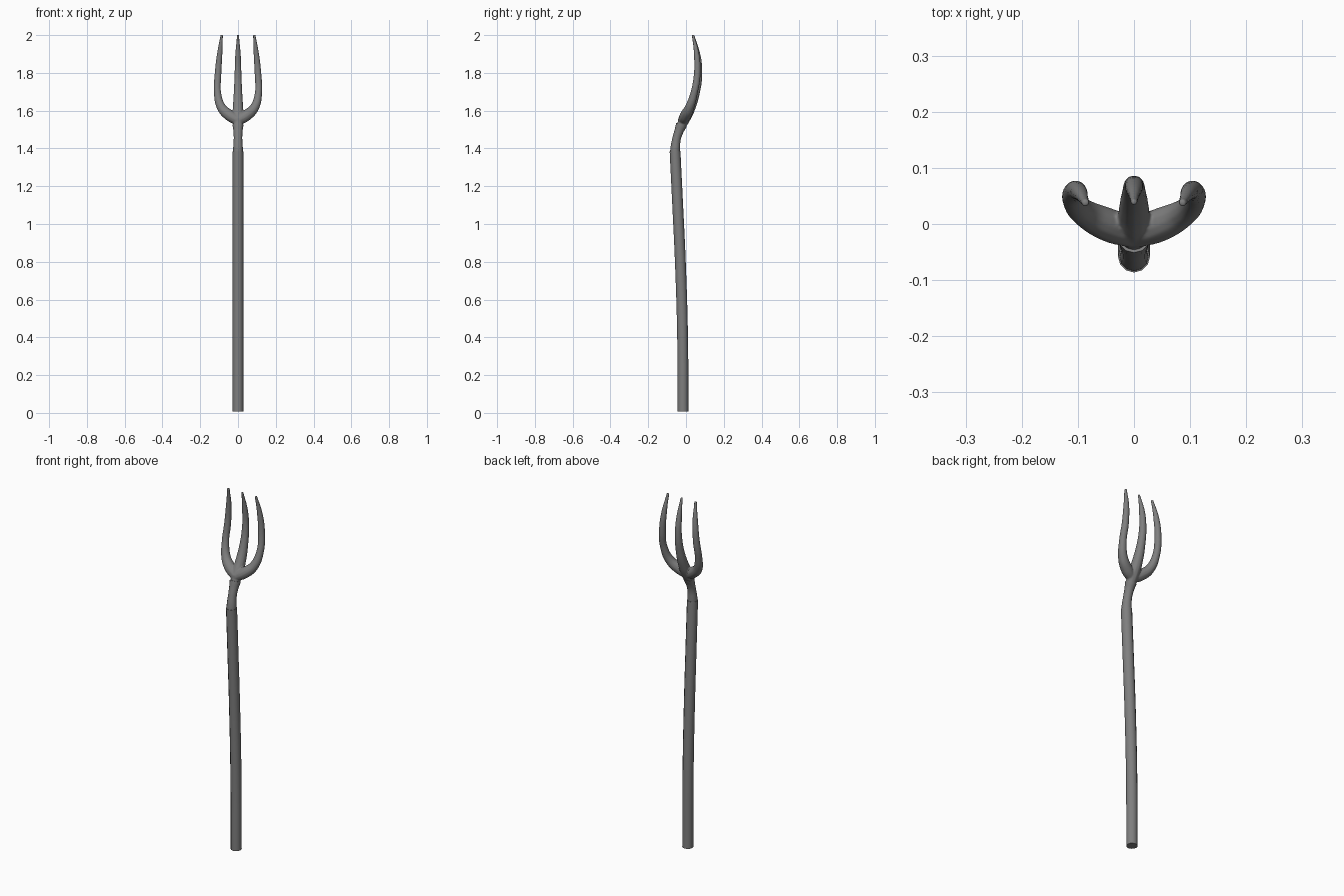
import bpy, math

if "Cube" in bpy.data.objects:
    bpy.data.objects.remove(bpy.data.objects["Cube"])

iron = bpy.data.materials.new("dark_grey")
iron.diffuse_color = (0.21, 0.21, 0.21, 1)
iron.use_nodes = True
iron.node_tree.nodes["Principled BSDF"].inputs["Base Color"].default_value = iron.diffuse_color


def select(obs):
    bpy.ops.object.select_all(action='DESELECT')
    for o in obs:
        o.select_set(True)
    bpy.context.view_layer.objects.active = obs[0]


def tube(name, pts, sides=4, steps=10):
    """Tapered tube along a smooth path; pts are (x, y, z, radius)."""
    cu = bpy.data.curves.new(name, 'CURVE')
    cu.dimensions = '3D'
    cu.bevel_depth = 1.0
    cu.bevel_resolution = sides
    cu.resolution_u = steps
    cu.use_fill_caps = True
    cu.materials.append(iron)
    sp = cu.splines.new('BEZIER')
    sp.radius_interpolation = 'CARDINAL'
    sp.bezier_points.add(len(pts) - 1)
    for bp, (x, y, z, r) in zip(sp.bezier_points, pts):
        bp.co = (x, y, z)
        bp.radius = r
        bp.handle_left_type = bp.handle_right_type = 'AUTO'
    ob = bpy.data.objects.new(name, cu)
    bpy.context.collection.objects.link(ob)
    select([ob])
    bpy.ops.object.convert(target='MESH')
    return bpy.context.object


def smooth(ob, angle=40):
    select([ob])
    bpy.ops.object.shade_smooth_by_angle(angle=math.radians(angle))


# Gently bowed handle
handle = tube("handle", [
    (0, -0.016, 0.007, 0.0285), (0, -0.018, 0.4, 0.0285), (0, -0.030, 0.8, 0.0285),
    (0, -0.045, 1.12, 0.0285), (0, -0.058, 1.385, 0.0285)])
smooth(handle)

# Waisted metal neck with a flared collar under the fork
neck = tube("neck", [
    (0, -0.058, 1.36, 0.026), (0, -0.057, 1.40, 0.0255), (0, -0.050, 1.45, 0.0225),
    (0, -0.036, 1.495, 0.0245), (0, -0.024, 1.525, 0.029)])
smooth(neck)

# Fork head: centre tine and two mirrored outer tines
tines = [tube("fork_head", [
    (0, -0.027, 1.515, 0.024), (0, -0.009, 1.555, 0.030), (0, 0.020, 1.61, 0.028),
    (0, 0.052, 1.70, 0.0225), (0, 0.068, 1.80, 0.0185), (0, 0.061, 1.90, 0.0145),
    (0, 0.038, 2.002, 0.006)])]
for s in (-1, 1):
    tines.append(tube("outer_tine", [
        (0, -0.017, 1.548, 0.027), (s * 0.045, -0.002, 1.575, 0.030),
        (s * 0.086, 0.018, 1.615, 0.025), (s * 0.108, 0.042, 1.69, 0.0195),
        (s * 0.106, 0.059, 1.79, 0.0180), (s * 0.097, 0.056, 1.90, 0.0145),
        (s * 0.086, 0.037, 2.002, 0.007)]))
select(tines)
bpy.ops.object.join()
fork = bpy.context.object

# Fuse the tines into one body and soften the crotches
m = fork.modifiers.new("fuse", 'REMESH')
m.mode = 'VOXEL'
m.voxel_size = 0.003
m = fork.modifiers.new("soften", 'SMOOTH')
m.factor = 0.5
m.iterations = 10
select([fork])
for mod in list(fork.modifiers):
    bpy.ops.object.modifier_apply(modifier=mod.name)
smooth(fork, 60)
